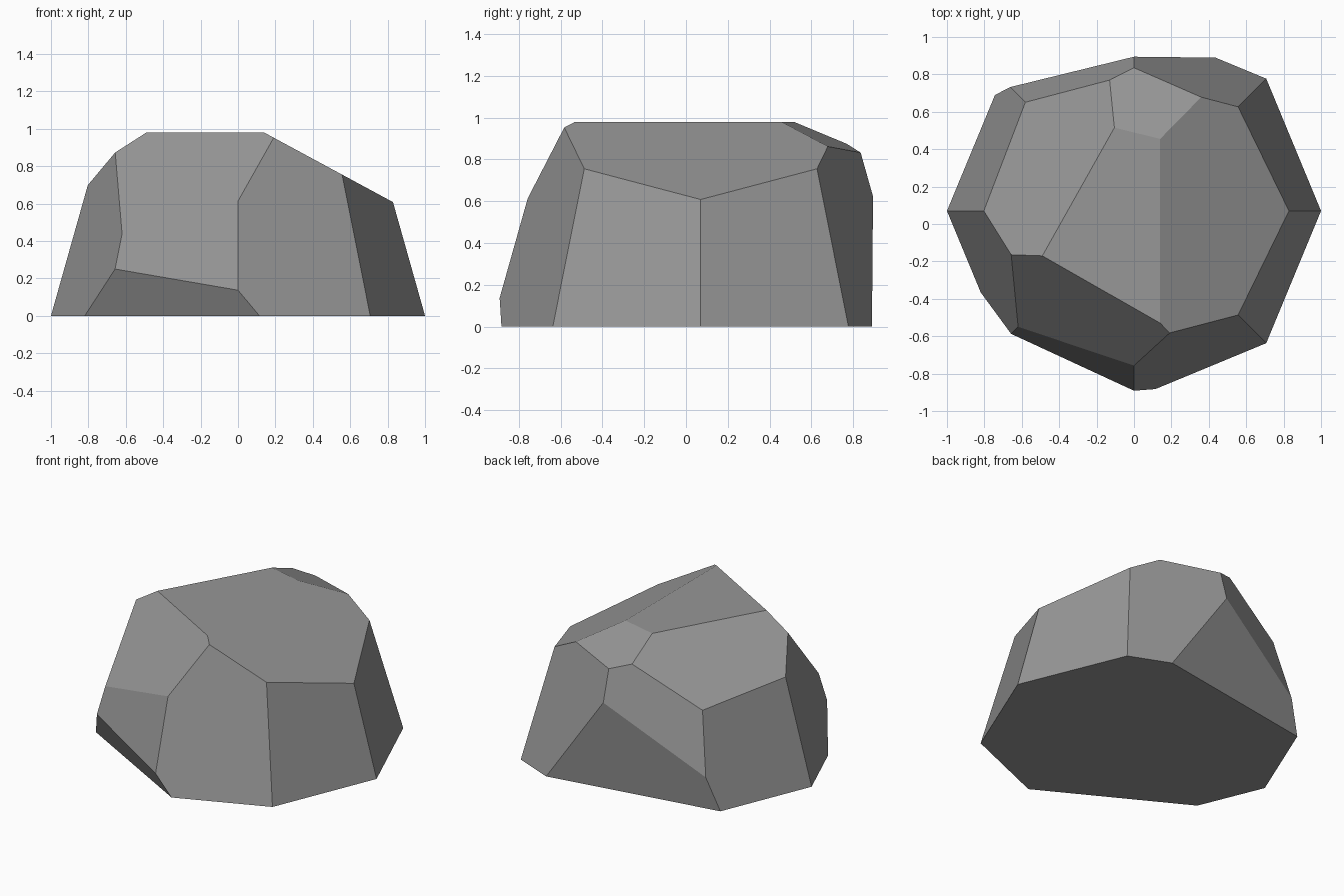
import bpy, bmesh
from mathutils import Matrix, Vector

if "Cube" in bpy.data.objects:
    bpy.data.objects.remove(bpy.data.objects["Cube"])

HEIGHT, CENTRE_Y, TAPER = 0.98, 0.07, 0.282

# Planar cuts that chip the block: (point on the plane, outward normal)
CUTS = [
    ((0.14, 0.0, 0.98), (0.54, 0.0, 1.0)),            # right roof slope
    ((-0.49, -0.17, 0.98), (-0.628, 0.353, 1.0)),     # left roof slope
    ((0.14, 0.455, 0.98), (0.105, 0.427, 1.0)),       # back roof slope
    ((0.14, -0.53, 0.98), (-0.682, -1.194, 1.0)),     # big front left chip
    ((0.11, -0.88, 0.0), (-0.484, -0.875, -0.46)),    # front undercut
    ((0.44, 0.89, 0.0), (-0.167, 0.986, -0.125)),     # back undercut
]


def chip(bm, point, normal):
    """Slice off everything outside the plane and cap the cut."""
    res = bmesh.ops.bisect_plane(
        bm, geom=bm.verts[:] + bm.edges[:] + bm.faces[:], dist=1e-5,
        plane_co=Vector(point), plane_no=Vector(normal).normalized(),
        clear_outer=True)
    edges = [e for e in res["geom_cut"]
             if isinstance(e, bmesh.types.BMEdge) and e.is_valid and e.is_boundary]
    bmesh.ops.edgeloop_fill(bm, edges=edges)


# Rock: tapered eight-sided block with chipped sides
bm = bmesh.new()
bmesh.ops.create_cone(
    bm, cap_ends=True, cap_tris=False, segments=8, radius1=1.0,
    radius2=1.0 - TAPER * HEIGHT, depth=HEIGHT,
    matrix=Matrix.Translation((0, CENTRE_Y, HEIGHT / 2)))
for point, normal in CUTS:
    chip(bm, point, normal)
bmesh.ops.recalc_face_normals(bm, faces=bm.faces[:])

mesh = bpy.data.meshes.new("rock")
bm.to_mesh(mesh)
bm.free()

# Stone colour
stone = bpy.data.materials.new("stone grey")
stone.diffuse_color = (0.31, 0.31, 0.31, 1.0)
stone.use_nodes = True
stone.node_tree.nodes["Principled BSDF"].inputs["Base Color"].default_value = stone.diffuse_color
mesh.materials.append(stone)

rock = bpy.data.objects.new("rock", mesh)
bpy.context.collection.objects.link(rock)
